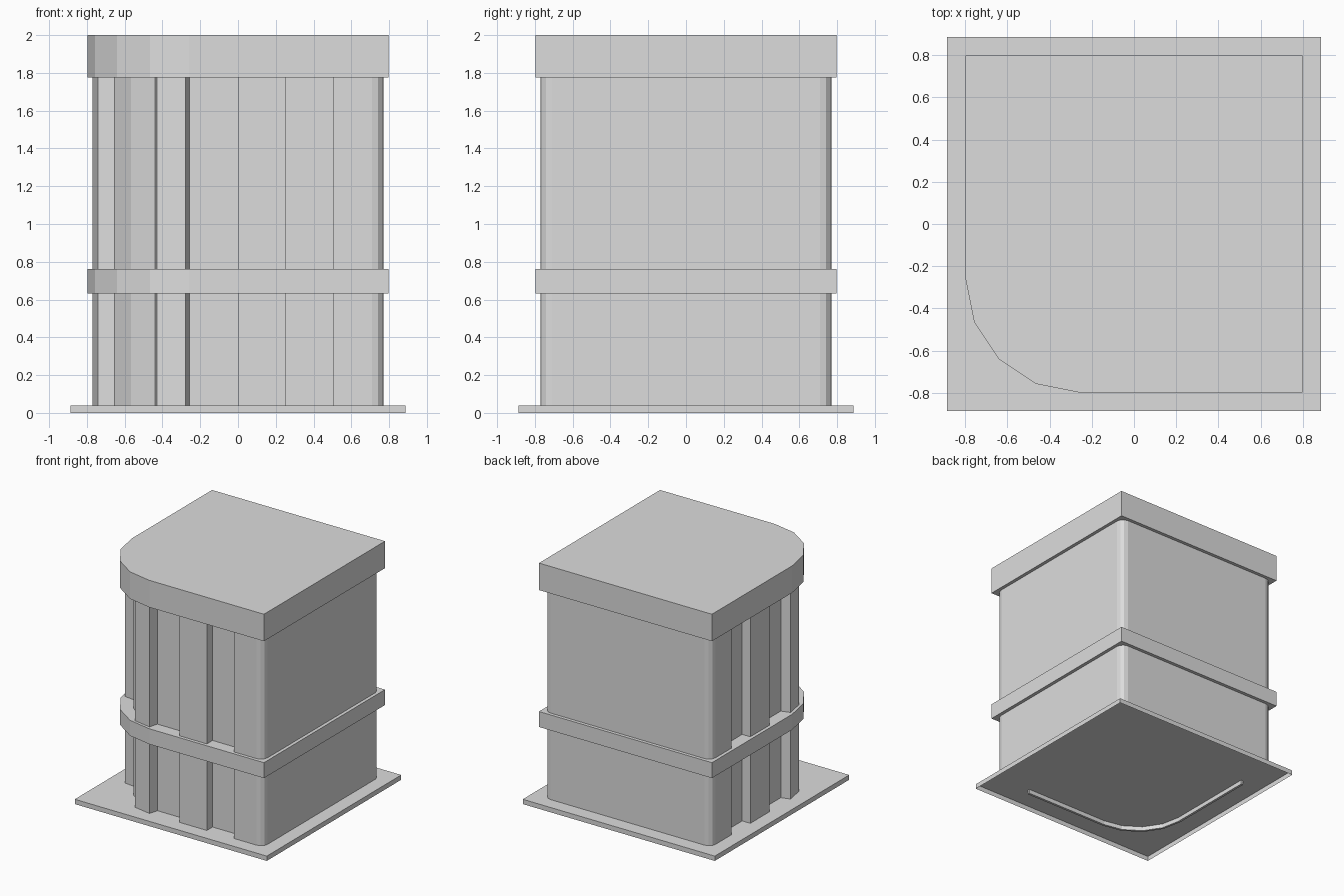
import bpy, bmesh
from math import sin, cos, pi

cube = bpy.data.objects.get("Cube")
if cube:
    bpy.data.objects.remove(cube, do_unlink=True)

grey = bpy.data.materials.new("light_grey")
grey.use_nodes = True
grey.diffuse_color = (0.72, 0.72, 0.72, 1)
grey.node_tree.nodes["Principled BSDF"].inputs["Base Color"].default_value = grey.diffuse_color

BASE_TOP, EAVES, TOP = 0.04, 1.775, 2.0
ARC_CENTRE = -0.26      # shared centre of the rounded corner, in x and y
WALL, RECESS = 0.77, 0.695


def prism(name, outline, z0, z1, open_bottom=False):
    """Extrude a closed xy outline from z0 to z1."""
    bm = bmesh.new()
    face = bm.faces.new([bm.verts.new((x, y, z0)) for x, y in outline])
    top = bmesh.ops.extrude_face_region(bm, geom=[face], use_keep_orig=True)["geom"]
    bmesh.ops.translate(bm, vec=(0, 0, z1 - z0),
                        verts=[g for g in top if isinstance(g, bmesh.types.BMVert)])
    bmesh.ops.recalc_face_normals(bm, faces=bm.faces)
    if open_bottom:
        low = [f for f in bm.faces if all(v.co.z < z0 + 0.001 for v in f.verts)]
        bmesh.ops.delete(bm, geom=low, context="FACES_ONLY")
    mesh = bpy.data.meshes.new(name)
    bm.to_mesh(mesh)
    bm.free()
    mesh.materials.append(grey)
    obj = bpy.data.objects.new(name, mesh)
    bpy.context.collection.objects.link(obj)


def arc(cx, cy, r, start, end, steps):
    return [(cx + r * cos(start + (end - start) * i / steps),
             cy + r * sin(start + (end - start) * i / steps)) for i in range(steps + 1)]


def big_arc(reach):
    """Rounded front corner, from x = -reach round to y = -reach."""
    return arc(ARC_CENTRE, ARC_CENTRE, reach + ARC_CENTRE, pi, 1.5 * pi, 4)


def swap(points):
    """Mirror across the diagonal, front to side."""
    return [(y, x) for x, y in reversed(points)]


def soft_corner(sx, sy, start):
    r = 0.06
    e = WALL - r
    return arc(sx * e, sy * e, r, start, start + pi / 2, 3)


# Base: a shallow tray, open underneath
s = 0.886
prism("base_tray", [(-s, -s), (s, -s), (s, s), (-s, s)], 0, BASE_TOP, open_bottom=True)


# Foot of the recessed wall, reaching down inside the base
def recess_line(reach):
    return [(-reach, 0.51)] + big_arc(reach) + [(0.51, -reach)]


prism("recess_foot", recess_line(RECESS) + recess_line(RECESS - 0.02)[::-1], 0.005, BASE_TOP)

# Main walls: recessed along the front and -x side, full thickness elsewhere
front_end = [(0.502, -RECESS), (0.502, -WALL)]
walls = (big_arc(RECESS) + front_end + soft_corner(1, -1, -pi / 2)
         + soft_corner(1, 1, 0) + soft_corner(-1, 1, pi / 2) + swap(front_end))
prism("walls", walls, BASE_TOP, EAVES)

# Pillars, each with a twin on the -x side
pillars = {
    "straight_pillar": [(0, -WALL), (0.252, -WALL), (0.252, -0.68), (0, -0.68)],
    "curved_pillar": [(-0.43, -0.742), (-0.278, -WALL), (-0.257, -RECESS),
                      (-0.25, -0.66), (-0.442, -0.63)],
}
for name, outline in pillars.items():
    prism("front_" + name, outline, BASE_TOP, EAVES)
    prism("side_" + name, swap(outline), BASE_TOP, EAVES)

# Projecting band and roof slab with the large rounded corner
e = 0.798
ledge = big_arc(e) + [(e, -e), (e, e), (-e, e)]
prism("middle_band", ledge, 0.633, 0.762)
prism("roof_slab", ledge, EAVES, TOP)
